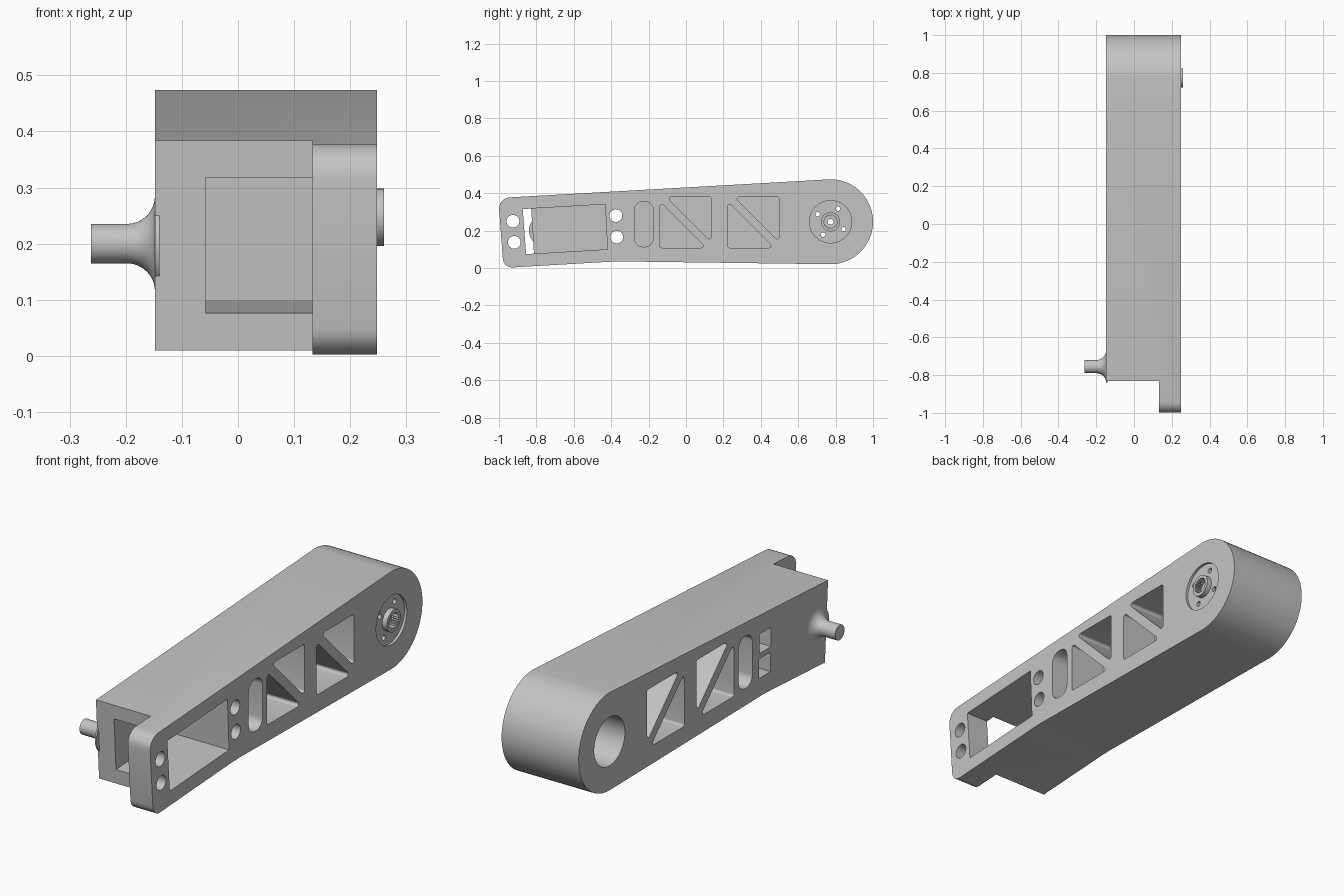
import bpy, bmesh
from math import sin, cos, pi, radians
from mathutils import Vector, Matrix

cube = bpy.data.objects.get("Cube")
if cube:
    bpy.data.objects.remove(cube)

grey = bpy.data.materials.new("plain grey")
grey.use_nodes = True
grey.diffuse_color = (0.55, 0.55, 0.55, 1)
grey.node_tree.nodes["Principled BSDF"].inputs["Base Color"].default_value = (0.55, 0.55, 0.55, 1)

LEFT, RIGHT, PLATE = 0.248, -0.148, 0.133   # outer side faces, inner face of the front plate
PIVOT = (0.773, 0.247)


def finish(name, bm):
    bmesh.ops.recalc_face_normals(bm, faces=bm.faces)
    mesh = bpy.data.meshes.new(name)
    bm.to_mesh(mesh)
    bm.free()
    mesh.materials.append(grey)
    obj = bpy.data.objects.new(name, mesh)
    bpy.context.collection.objects.link(obj)
    return obj


def prism(name, points, x0, x1):
    """Extrude a (y, z) outline along x."""
    bm = bmesh.new()
    face = bm.faces.new([bm.verts.new((x0, y, z)) for y, z in points])
    ext = bmesh.ops.extrude_face_region(bm, geom=[face])["geom"]
    verts = [v for v in ext if isinstance(v, bmesh.types.BMVert)]
    bmesh.ops.translate(bm, verts=verts, vec=(x1 - x0, 0, 0))
    return finish(name, bm)


def circle(centre, r, n=32, tooth=0):
    return [(centre[0] + (r - tooth * (i % 2)) * cos(2 * pi * i / n),
             centre[1] + (r - tooth * (i % 2)) * sin(2 * pi * i / n)) for i in range(n)]


def rounded(points, r, steps=6):
    """Replace each corner of an outline by a tangent arc."""
    out = []
    pts = [Vector(p) for p in points]
    for i, p in enumerate(pts):
        a = (pts[i - 1] - p).normalized()
        b = (pts[(i + 1) % len(pts)] - p).normalized()
        half = a.angle(b) / 2
        mid = p + (a + b).normalized() * (r / sin(half))
        start = p + a * (r / (sin(half) / cos(half))) - mid
        end = p + b * (r / (sin(half) / cos(half))) - mid
        sweep = start.angle_signed(end)
        for k in range(steps + 1):
            t = -sweep * k / steps
            out.append((mid.x + start.x * cos(t) - start.y * sin(t),
                        mid.y + start.x * sin(t) + start.y * cos(t)))
    return out


def box(y0, y1, z0, z1):
    return [(y0, z0), (y1, z0), (y1, z1), (y0, z1)]


def cut(obj, points, x0, x1):
    cutter = prism("cutter", points, x0, x1)
    mod = obj.modifiers.new("cut", "BOOLEAN")
    mod.operation, mod.solver, mod.object = "DIFFERENCE", "EXACT", cutter
    bpy.context.view_layer.objects.active = obj
    bpy.ops.object.modifier_apply(modifier=mod.name)
    bpy.data.objects.remove(cutter)


def lathe(name, profile, centre, n=48):
    """Spin an (x, radius) profile round an axis along x."""
    bm = bmesh.new()
    verts = [bm.verts.new((x, 0, r)) for x, r in profile]
    edges = [bm.edges.new(pair) for pair in zip(verts, verts[1:])]
    bmesh.ops.spin(bm, geom=verts + edges, axis=(1, 0, 0), cent=(0, 0, 0),
                   angle=2 * pi, steps=n, use_merge=True)
    bmesh.ops.remove_doubles(bm, verts=bm.verts, dist=0.0001)
    bmesh.ops.transform(bm, matrix=Matrix.Translation((0, *centre)), verts=bm.verts)
    return finish(name, bm)


# Arm outline: rounded narrow end, slightly bent underside, round pivot end
front_end = rounded([(-0.3, 0.2), (-1.005, 0.2), (-0.977, 0.0), (-0.39, 0.033)], 0.001, 1)
corner_top = rounded([(-0.5, 0.402), (-1.003, 0.374), (-0.985, 0.1)], 0.06)[7:14]
corner_low = rounded([(-1.003, 0.374), (-0.976, 0.0), (-0.39, 0.034)], 0.05)[7:14]
tip = [(PIVOT[0] + 0.227 * cos(radians(a)), PIVOT[1] + 0.227 * sin(radians(a)))
       for a in range(-90, 94, 6)]
outline = corner_top + corner_low + [(-0.41, 0.033), (-0.35, 0.035), (-0.28, 0.034)] + tip
arm = prism("arm_body", outline, RIGHT, LEFT)

# Step behind the front plate
cut(arm, [(-1.2, -0.2), (-0.796, -0.2), (-0.845, 0.6), (-1.2, 0.6)], RIGHT - 0.1, PLATE)
# Motor bay, open to the left side and the front
cut(arm, [(-0.873, 0.315), (-0.855, 0.074), (-0.42, 0.1), (-0.432, 0.34)], -0.058, LEFT + 0.1)
# Mounting screw holes, with square pockets behind the rear pair
for centre in [(-0.925, 0.25), (-0.918, 0.137), (-0.375, 0.28), (-0.37, 0.165)]:
    cut(arm, circle(centre, 0.034), RIGHT - 0.1, LEFT + 0.1)
for y, z in [(-0.372, 0.28), (-0.367, 0.165)]:
    cut(arm, box(y - 0.042, y + 0.042, z - 0.045, z + 0.045), RIGHT - 0.1, PLATE)

# Lightening pockets on both sides of a central web
pockets = [rounded(box(-0.276, -0.175, 0.113, 0.355), 0.045)]
for dy in (0, 0.363):
    for tri in ([(-0.14, 0.355), (-0.14, 0.108), (0.107, 0.108)],
                [(-0.105, 0.38), (0.135, 0.38), (0.135, 0.14)]):
        pockets.append(rounded([(y + dy, z) for y, z in tri], 0.011))
for shape in pockets:
    cut(arm, shape, 0.065, LEFT + 0.1)
    cut(arm, shape, RIGHT - 0.1, 0.035)

# Pivot bore
cut(arm, circle(PIVOT, 0.113, 64), RIGHT - 0.1, LEFT + 0.1)

# Drive horn: flange with a splined hub and four screw holes
horn = lathe("drive_horn", [(0.21, 0), (0.21, 0.113), (0.236, 0.113), (0.236, 0.051),
                            (0.26, 0.051), (0.26, 0)], PIVOT, 64)
cut(horn, circle(PIVOT, 0.037, 48, 0.004), 0.225, 0.3)
cut(horn, circle(PIVOT, 0.015, 24), 0.1, 0.3)
for k in range(4):
    a = radians(60 + 90 * k)
    cut(horn, circle((PIVOT[0] + 0.08 * cos(a), PIVOT[1] + 0.08 * sin(a)), 0.012, 20), 0.1, 0.3)

# Idler pin with a flared root
flare = [(-0.198 + 0.05 * sin(a * pi / 16), 0.085 - 0.05 * cos(a * pi / 16)) for a in range(9)]
pin = lathe("idler_pin", [(-0.262, 0), (-0.262, 0.035)] + flare + [(-0.14, 0.085), (-0.14, 0)],
            (-0.755, 0.2))

# Smooth curved walls, keep edges crisp
for obj in bpy.context.view_layer.objects:
    obj.select_set(obj in (arm, horn, pin))
bpy.context.view_layer.objects.active = arm
bpy.ops.object.shade_smooth_by_angle(angle=radians(30))
